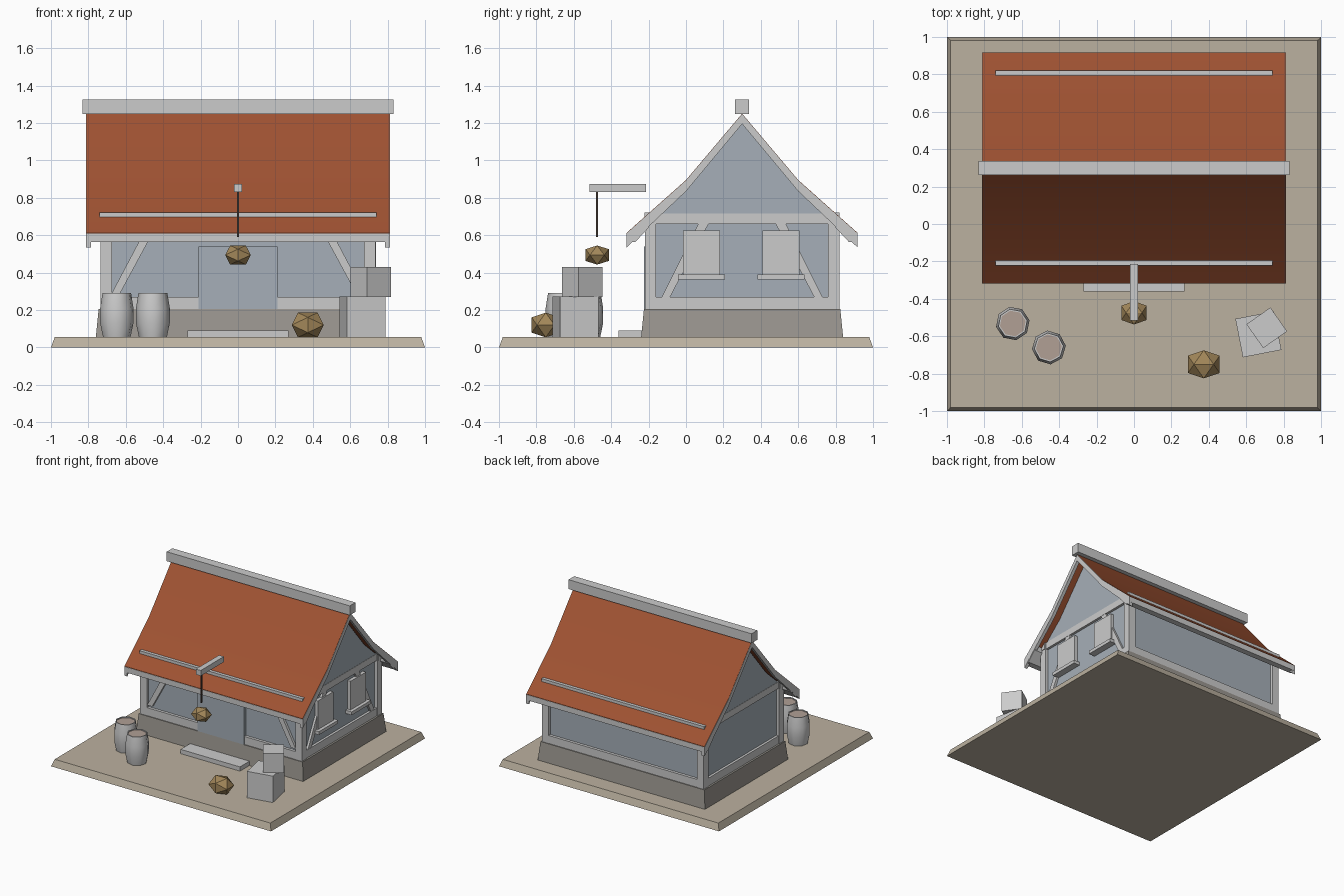
import bpy, bmesh, math
from mathutils import Matrix, Vector

if "Cube" in bpy.data.objects:
    bpy.data.objects.remove(bpy.data.objects["Cube"])


def material(name, rgb):
    m = bpy.data.materials.new(name)
    m.diffuse_color = (*rgb, 1)
    m.use_nodes = True
    m.node_tree.nodes["Principled BSDF"].inputs["Base Color"].default_value = m.diffuse_color
    return m


SAND = material("sand", (.50, .44, .35))
STONE = material("stone", (.33, .31, .28))
SLATE = material("slate_plaster", (.38, .43, .48))
TILE = material("tile", (.35, .085, .032))
OCHRE = material("ochre", (.36, .24, .10))
DARK = material("dark_rope", (.07, .05, .04))
LID = material("lid_wood", (.44, .35, .30))


def finish(name, bm, mat=None):
    bmesh.ops.recalc_face_normals(bm, faces=bm.faces)
    me = bpy.data.meshes.new(name)
    bm.to_mesh(me)
    bm.free()
    ob = bpy.data.objects.new(name, me)
    bpy.context.collection.objects.link(ob)
    if mat:
        me.materials.append(mat)
    return ob


def smooth(ob, degrees):
    bpy.ops.object.select_all(action='DESELECT')
    bpy.context.view_layer.objects.active = ob
    ob.select_set(True)
    bpy.ops.object.shade_smooth_by_angle(angle=math.radians(degrees))


def box(name, x, y, z, mat=None, inset=0, turn=0):
    """Box from ranges; inset shrinks the top, turn rotates about its middle."""
    bm = bmesh.new()
    bmesh.ops.create_cube(bm, size=1)
    c = [sum(r) / 2 for r in (x, y, z)]
    s = [r[1] - r[0] for r in (x, y, z)]
    for v in bm.verts:
        k = inset if v.co.z > 0 else 0
        v.co = Vector((v.co.x * (s[0] - 2 * k), v.co.y * (s[1] - 2 * k), v.co.z * s[2]))
    bm.transform(Matrix.Translation(c) @ Matrix.Rotation(math.radians(turn), 4, 'Z'))
    return finish(name, bm, mat)


def prism(name, profile, lo, hi, axis='X', mat=None):
    """Extrude a 2D profile: (y, z) along X, or (x, z) along Y."""
    bm = bmesh.new()
    at = (lambda p: (lo, p[0], p[1])) if axis == 'X' else (lambda p: (p[0], lo, p[1]))
    f = bm.faces.new([bm.verts.new(at(p)) for p in profile])
    r = bmesh.ops.extrude_face_region(bm, geom=[f])
    d = (hi - lo, 0, 0) if axis == 'X' else (0, hi - lo, 0)
    bmesh.ops.translate(bm, vec=d, verts=[g for g in r['geom'] if isinstance(g, bmesh.types.BMVert)])
    return finish(name, bm, mat)


def rock(name, centre, half):
    """Twenty-sided faceted lump."""
    bm = bmesh.new()
    q = 2 / (1 + 5 ** .5)
    for a in (-1, 1):
        for b in (-q, q):
            for p in ((0, a, b), (a, b, 0), (b, 0, a)):
                bm.verts.new([c + h * t for c, h, t in zip(centre, half, p)])
    bmesh.ops.convex_hull(bm, input=bm.verts)
    return finish(name, bm, OCHRE)


def barrel(name, x, y, turn):
    """Eight-sided bulging lathe with a wooden lid."""
    bm = bmesh.new()
    rings = []
    for r, z in ((.075, .055), (.091, .13), (.091, .21), (.078, .29), (.070, .29), (.070, .283)):
        rings.append([bm.verts.new((x + r * math.cos(a), y + r * math.sin(a), z))
                      for a in (turn + i * math.pi / 4 for i in range(8))])
    for a, b in zip(rings, rings[1:]):
        for i in range(8):
            j = (i + 1) % 8
            bm.faces.new((a[i], a[j], b[j], b[i]))
    bm.faces.new(rings[0])
    bm.faces.new(rings[-1]).material_index = 1
    ob = finish(name, bm)
    ob.data.materials.append(None)
    ob.data.materials.append(LID)
    smooth(ob, 50)


# Ground slab, foundation and doorstep
box("ground_slab", (-1, 1), (-1, 1), (0, .055), SAND, inset=.02)
box("foundation", (-.76, .76), (-.24, .84), (.055, .205), STONE, inset=.015)
box("doorstep", (-.27, .27), (-.36, -.22), (.055, .09))

# Wall core, corner posts and rails
box("wall_core", (-.71, .71), (-.195, .795), (.2, .70), SLATE)
for sx in (-1, 1):
    for y0 in (-.22, .76):
        box("corner_post", sorted((sx * .675, sx * .735)), (y0, y0 + .06), (.2, .715))
    for name, z in (("side_sill_rail", (.205, .27)), ("side_top_rail", (.66, .715))):
        box(name, sorted((sx * .68, sx * .73)), (-.17, .77), z)
for y0 in (-.218, .768):
    box("long_sill_rail", (-.69, .69), (y0, y0 + .05), (.205, .27))
    box("long_top_plate", (-.74, .74), (y0 - .003, y0 + .053), (.66, .722))

# Braces on the front and right walls, mirrored about each wall's middle
for s in (-1, 1):
    prism("front_brace", [(s * .675, .29), (s * .63, .29), (s * .43, .66), (s * .48, .66)],
          -.215, -.18, 'Y')
    prism("side_brace", [(.3 + s * .43, .27), (.3 + s * .385, .27), (.3 + s * .18, .66), (.3 + s * .235, .66)],
          .69, .728)

# Door and right-hand windows
box("door", (-.21, .21), (-.225, -.18), (.205, .54), SLATE)
for c in (.083, .508):
    box("window", (.69, .738), (c - .1, c + .1), (.385, .625))
    box("window_sill", (.69, .765), (c - .125, c + .125), (.363, .39))

# Gable infill, flush with the side rails
prism("gable_wall", [(-.17, .70), (.77, .70), (.60, .85), (.3, 1.21), (0, .85)], -.728, .728, mat=SLATE)

# Roof covering, bargeboards, eave boards and ridge
RISE = [(.617, .613), (.3, .895), (0, 1.25)]


def roof_band(top, drops):
    """Closed band following both roof slopes, with a drop at eave, bend and ridge."""
    outer = [(d, z - top) for d, z in RISE]
    inner = [(d, z - k) for (d, z), k in zip(RISE, drops)]
    both = lambda p: [(.3 - d, z) for d, z in p] + [(.3 + d, z) for d, z in p[-2::-1]]
    return both(outer) + both(inner)[::-1]


smooth(prism("roof", roof_band(0, (.035, .035, .035)), -.81, .81, mat=TILE), 30)
for sx in (-1, 1):
    lo, hi = sorted((sx * .785, sx * .812))
    prism("bargeboard", roof_band(.003, (.078, .06, .055)), lo, hi)
for s in (-1, 1):
    prism("eave_board", [(.3 + s * .618, .609), (.3 + s * .618, .565), (.3 + s * .57, .565),
                         (.3 + s * .50, .64), (.3 + s * .50, .70)], -.81, .81)
box("ridge_beam", (-.832, .832), (.263, .337), (1.248, 1.325))

# Hoist arm with hanging load
box("hoist_arm", (-.022, .022), (-.515, -.215), (.83, .875))
box("hoist_rope", (-.005, .005), (-.48, -.47), (.59, .835), DARK)
rock("hanging_load", (0, -.475, .494), (.068, .062, .051))

# Yard clutter
rock("ground_rock", (.373, -.75, .12), (.085, .075, .066))
barrel("barrel_left", -.648, -.532, .2)
barrel("barrel_right", -.455, -.66, .1)
box("large_crate", (.56, .77), (-.695, -.485), (.055, .272), turn=11)
box("small_crate", (.632, .788), (-.633, -.477), (.27, .43), turn=35)
